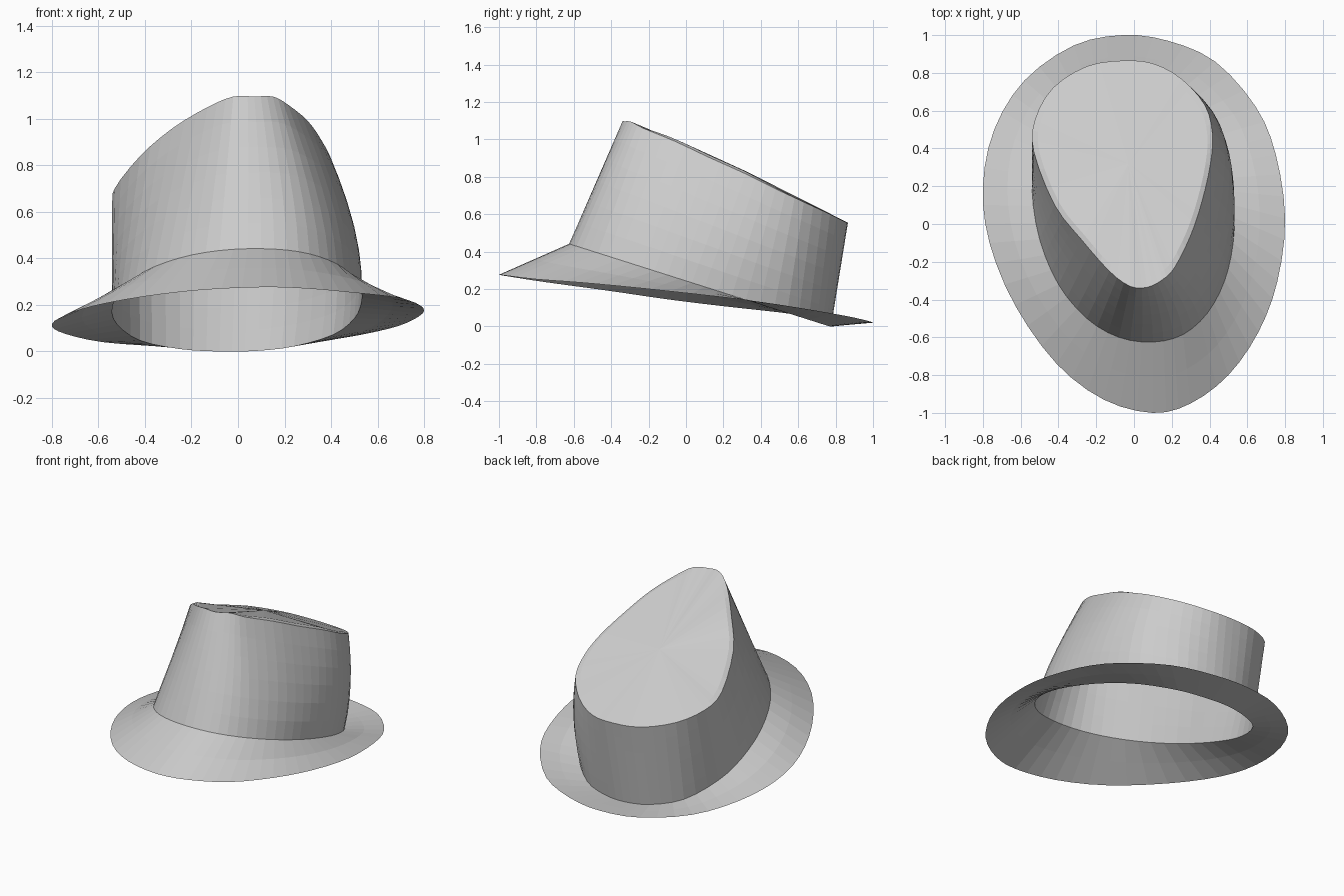
import bpy, bmesh
from mathutils import Vector

if "Cube" in bpy.data.objects:
    bpy.data.objects.remove(bpy.data.objects["Cube"])

SUB = 3  # subdivisions between control points

# Matching control loops, counter-clockwise from the front
brim_pts = [(.10, -1, .276), (.30, -.95, .27), (.50, -.80, .252), (.66, -.57, .235),
            (.76, -.30, .21), (.80, .03, .175), (.75, .37, .135), (.645, .62, .097),
            (.43, .86, .055), (.18, .97, .03), (-.06, 1, .02), (-.32, .945, .022),
            (-.58, .76, .04), (-.74, .50, .075), (-.80, .20, .108), (-.765, -.10, .145),
            (-.63, -.43, .193), (-.41, -.74, .235), (-.16, -.93, .264)]
base_xy = [(.10, -.625), (.26, -.585), (.39, -.47), (.48, -.30), (.525, -.10), (.53, .10),
           (.50, .32), (.41, .54), (.24, .70), (.08, .76), (-.08, .775), (-.25, .735),
           (-.42, .62), (-.52, .40), (-.54, .18), (-.50, -.08), (-.40, -.32),
           (-.25, -.50), (-.08, -.60)]
rim_pts = [(.07, -.335, 1.095), (.15, -.295, 1.095), (.215, -.23, 1.06), (.30, -.06, .99),
           (.36, .12, .905), (.405, .32, .815), (.415, .48, .735), (.375, .63, .665),
           (.25, .77, .60), (.10, .85, .56), (-.06, .865, .555), (-.25, .835, .565),
           (-.43, .72, .60), (-.525, .55, .645), (-.53, .38, .70), (-.42, .10, .84),
           (-.28, -.08, .96), (-.13, -.25, 1.05), (-.02, -.33, 1.095)]


def smooth_loop(points):
    """Closed Catmull-Rom curve through the points."""
    p = [Vector(q) for q in points]
    n, out = len(p), []
    for i in range(n):
        a, b, c, d = (p[(i + k) % n] for k in (-1, 0, 1, 2))
        for s in range(SUB):
            t = s / SUB
            out.append(.5 * (2 * b + (c - a) * t + (2 * a - 5 * b + 4 * c - d) * t * t
                             + (3 * b - a - 3 * c + d) * t ** 3))
    return out


def loft(name, loops, cap=None):
    """Skin a stack of loops; optionally close the last one onto a centre point."""
    bm = bmesh.new()
    rings = [[bm.verts.new(v) for v in loop] for loop in loops]
    n = len(rings[0])
    for lo, hi in zip(rings, rings[1:]):
        for i in range(n):
            j = (i + 1) % n
            bm.faces.new((lo[i], lo[j], hi[j], hi[i]))
    if cap:
        c = bm.verts.new(cap)
        for i in range(n):
            bm.faces.new((rings[-1][i], rings[-1][(i + 1) % n], c))
    mesh = bpy.data.meshes.new(name)
    bm.to_mesh(mesh)
    bm.free()
    obj = bpy.data.objects.new(name, mesh)
    bpy.context.collection.objects.link(obj)
    return obj


def between(a, b, t, bulge=0):
    """Blend two loops, pushing the +x side outwards by bulge."""
    out = []
    for p, q in zip(a, b):
        v = p.lerp(q, t)
        v.x += bulge * 4 * t * (1 - t) * max(0, v.x) / .45
        out.append(v)
    return out


outer = smooth_loop(brim_pts)
base = smooth_loop([(x, y, max(0, .44 - .317 * (y + .62))) for x, y in base_xy])
rim = smooth_loop(rim_pts)

# Brim: sloping ring
loft("brim", [outer, between(outer, base, .5), base])

# Crown: tilted side walls rising to the teardrop rim, a narrow bevel, then a flat top
walls = [between(base, rim, k / 6, .035) for k in range(7)]
centre = Vector((-.03, .32, .83))
bevel = []
for v in rim:
    w = v.lerp(centre, .06)
    side = min(1, max(0, (.7 - v.y) / .4)) * min(1, max(0, (v.y + .3) / .15))
    w.z = w.z + .012 * side
    bevel.append(w)
loft("crown", walls + [bevel], centre)
